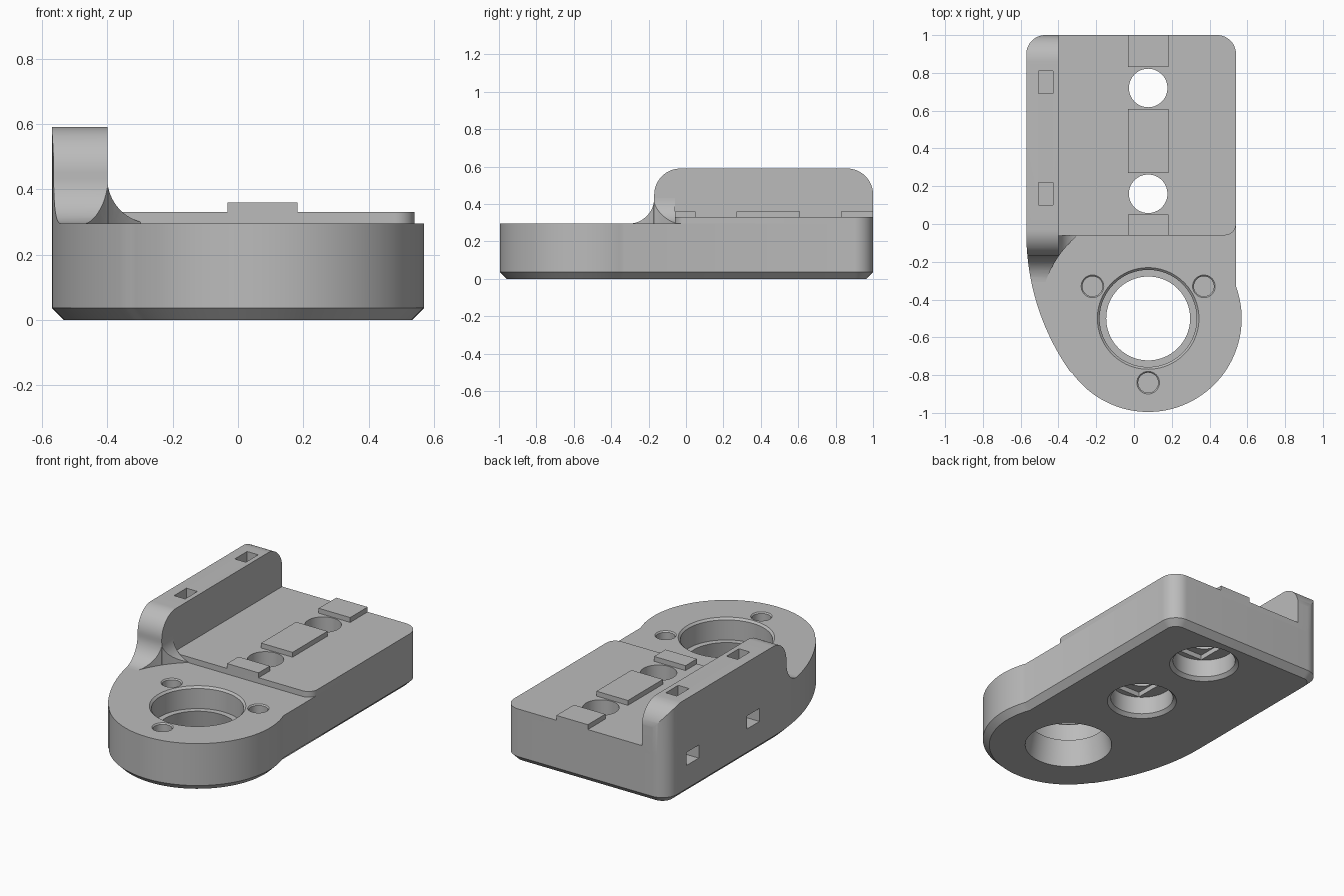
import bpy, bmesh
from math import sin, cos, radians, pi

cube = bpy.data.objects.get("Cube")
if cube:
    bpy.data.objects.remove(cube, do_unlink=True)

grey = bpy.data.materials.new("plain grey")
grey.use_nodes = True
COLOUR = (0.5, 0.5, 0.5, 1)
grey.diffuse_color = COLOUR
grey.node_tree.nodes["Principled BSDF"].inputs["Base Color"].default_value = COLOUR

CX = 0.075                      # centre line of the bores
BORE_Y = -0.5
BASE_TOP, DECK_TOP, PAD_TOP, WALL_TOP = 0.295, 0.33, 0.36, 0.59
DECK_FRONT, WALL_IN, WALL_FRONT = -0.06, -0.4, -0.17


def arc(cx, cy, r, start, end, n=16):
    angles = [radians(start + (end - start) * i / n) for i in range(n + 1)]
    return [(cx + r * cos(a), cy + r * sin(a)) for a in angles]


def finish(name, bm):
    bmesh.ops.recalc_face_normals(bm, faces=bm.faces)
    mesh = bpy.data.meshes.new(name)
    bm.to_mesh(mesh)
    bm.free()
    mesh.materials.append(grey)
    obj = bpy.data.objects.new(name, mesh)
    bpy.context.collection.objects.link(obj)
    return obj


def prism(name, points, low, high, axis="z", chamfer=0):
    """Extrude a flat profile along one axis."""
    place = {"x": lambda a, b, h: (h, a, b),
             "y": lambda a, b, h: (a, h, b),
             "z": lambda a, b, h: (a, b, h)}[axis]
    bm = bmesh.new()
    rings = [[bm.verts.new(place(a, b, h)) for a, b in points] for h in (low, high)]
    for ring in rings:
        bm.faces.new(ring)
    for i in range(len(points)):
        j = (i + 1) % len(points)
        bm.faces.new((rings[0][i], rings[0][j], rings[1][j], rings[1][i]))
    if chamfer:
        bmesh.ops.recalc_face_normals(bm, faces=bm.faces)
        rim = [e for e in bm.edges if all(v in rings[0] for v in e.verts)]
        bmesh.ops.bevel(bm, geom=rim, offset=chamfer, segments=1,
                        affect="EDGES", clamp_overlap=False)
    return finish(name, bm)


def box(name, x0, x1, y0, y1, z0, z1):
    return prism(name, [(x0, y0), (x1, y0), (x1, y1), (x0, y1)], z0, z1)


def lathe(name, x, y, profile, n=64):
    """Closed turned solid from (radius, height) pairs."""
    bm = bmesh.new()
    rings = [[bm.verts.new((x + r * cos(2 * pi * i / n), y + r * sin(2 * pi * i / n), z))
              for i in range(n)] for r, z in profile]
    for a, b in zip(rings, rings[1:]):
        for i in range(n):
            j = (i + 1) % n
            bm.faces.new((a[i], a[j], b[j], b[i]))
    bm.faces.new(rings[0])
    bm.faces.new(rings[-1])
    return finish(name, bm)


def boolean(obj, tools, operation="DIFFERENCE"):
    bpy.context.view_layer.objects.active = obj
    for tool in tools:
        mod = obj.modifiers.new("cut", "BOOLEAN")
        mod.operation, mod.solver, mod.object = operation, "EXACT", tool
        bpy.ops.object.modifier_apply(modifier=mod.name)


# Plan outline: round nose, straight right side, rounded back, curved left side
outline = (arc(CX, BORE_Y, 0.495, 215.8, 380, 56)
           + arc(0.44, 0.9, 0.1, 0, 90)
           + arc(-0.47, 0.9, 0.1, 90, 180)
           + arc(0.70, -0.05, 1.27, 180, 215, 20))
# The right side is one straight line between nose and back corner
outline = [(min(x, 0.54) if y > -0.332 else x, y) for x, y in outline]

base = prism("base", outline, 0, BASE_TOP, chamfer=0.037)
envelope = prism("envelope_helper", outline, 0.1, 0.8)

# Raised deck
deck = prism("raised_deck",
             [(WALL_IN, DECK_FRONT)] + arc(0.48, DECK_FRONT + 0.06, 0.06, -90, 0, 10)
             + arc(0.44, 0.9, 0.1, 0, 90) + [(WALL_IN, 1)],
             BASE_TOP, DECK_TOP)

# Side wall with rounded top corners and a sweep down at the front
sweep = 0.138
wall = prism("side_wall",
             arc(WALL_FRONT - sweep, BASE_TOP + sweep, sweep, -90, 0)
             + arc(WALL_FRONT + 0.14, WALL_TOP - 0.14, 0.14, 180, 90)
             + arc(0.86, WALL_TOP - 0.14, 0.1405, 90, 0)
             + [(1.0005, BASE_TOP)],
             -0.65, WALL_IN, axis="x")
boolean(wall, [envelope], "INTERSECT")

# Fillet at the inner foot of the wall
fillet = prism("wall_fillet",
               [(WALL_IN - 0.02, BASE_TOP)]
               + arc(WALL_IN + sweep, BASE_TOP + sweep, sweep, 270, 180)
               + [(WALL_IN - 0.02, BASE_TOP + sweep)],
               WALL_FRONT, DECK_FRONT, axis="y")

clearance = lathe("clearance_helper", CX, BORE_Y, [(0.577, 0.2), (0.577, 0.9)], 96)
boolean(wall, [clearance])
boolean(fillet, [clearance])

# Pads along the deck
pads = [box(name, CX - 0.107, CX + 0.107, y0, y1, DECK_TOP, PAD_TOP)
        for name, y0, y1 in (("front_pad", DECK_FRONT, 0.05),
                             ("middle_pad", 0.27, 0.61), ("back_pad", 0.83, 1))]

# Stepped main bore with a tapered lower mouth
main_bore = lathe("main_bore_helper", CX, BORE_Y,
                  [(0.252, -0.01), (0.222, 0.16), (0.257, 0.16),
                   (0.257, 0.283), (0.279, 0.305)], 96)

# Counterbored deck holes with a relief slot above each counterbore
deck_cutters, relief = [], []
for y in (0.16, 0.72):
    deck_cutters.append(lathe("deck_hole_helper", CX, y,
                              [(0.205, -0.005), (0.18, 0.02), (0.18, 0.13),
                               (0.102, 0.13), (0.102, 0.45)]))
    relief.append(box("relief_helper", CX - 0.1, CX + 0.1, y - 0.145, y + 0.145, 0.1, 0.16))

# Three small blind holes around the bore
blind = [lathe("blind_hole_helper", x, y,
               [(0.053, 0.235), (0.053, 0.288), (0.064, 0.299)], 32)
         for x, y in ((CX - 0.295, -0.33), (CX + 0.295, -0.33), (CX, -0.84))]

# Tie channels: down from the wall top, out through the left face
down = [box("channel_helper", -0.505, -0.43, y, y + 0.12, 0.18, 0.7) for y in (0.1, 0.69)]
out = [box("outlet_helper", -0.65, -0.44, y, y + 0.12, 0.18, 0.26) for y in (0.1, 0.69)]

boolean(base, [main_bore] + deck_cutters + relief + blind + down + out)
boolean(deck, deck_cutters)
boolean(wall, down)

for helper in [envelope, clearance, main_bore] + deck_cutters + relief + blind + down + out:
    bpy.data.objects.remove(helper, do_unlink=True)

# Smooth the round walls and keep edges crisp
bpy.ops.object.select_all(action="DESELECT")
for obj in [base, deck, wall, fillet] + pads:
    obj.select_set(True)
bpy.context.view_layer.objects.active = base
bpy.ops.object.shade_smooth_by_angle(angle=radians(25))
